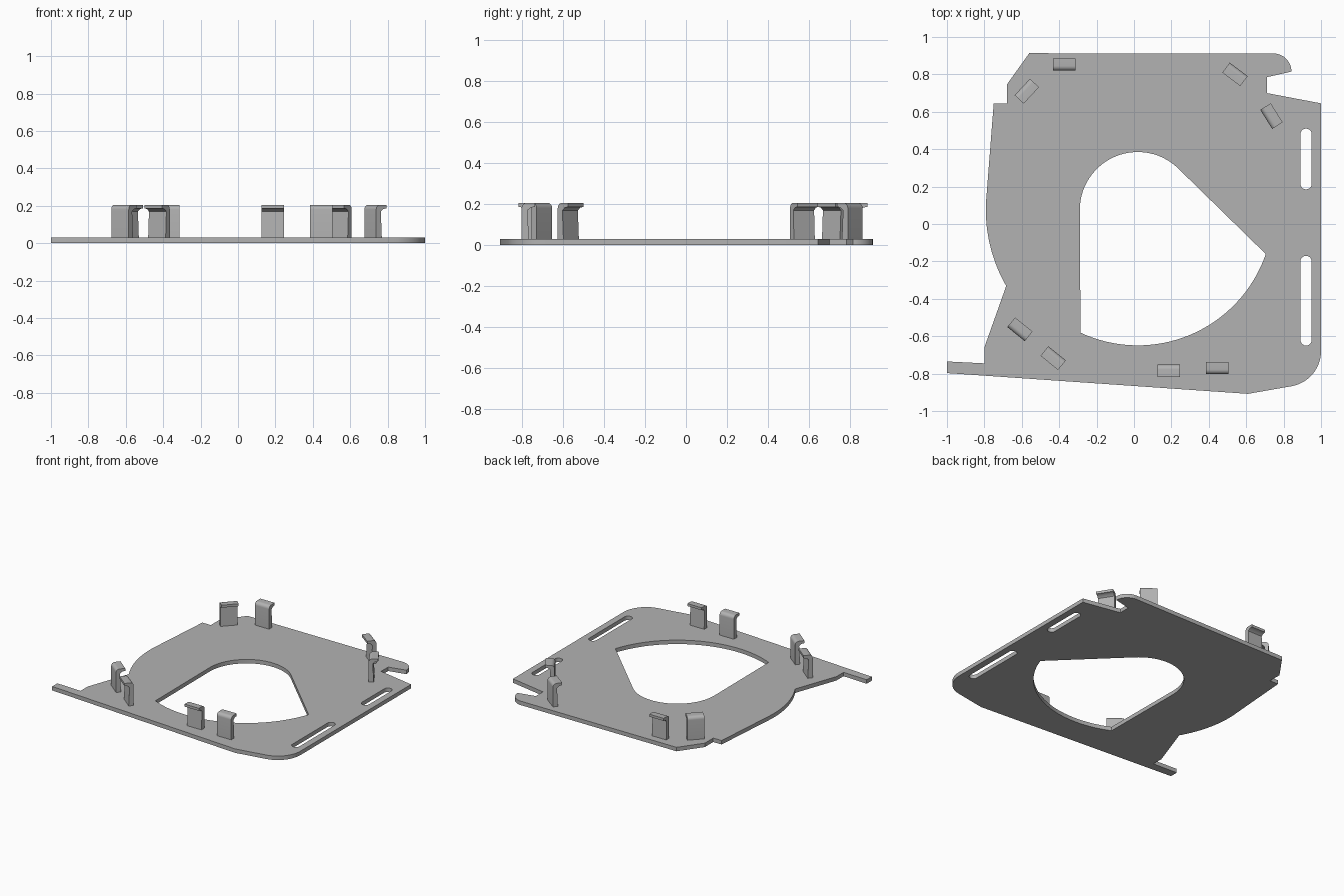
import bpy, bmesh
from math import sin, cos, radians
from mathutils import Matrix

old = bpy.data.objects.get("Cube")
if old:
    bpy.data.objects.remove(old, do_unlink=True)

PLATE = 0.03   # plate thickness
TOP = 0.205    # height of the clips

grey = bpy.data.materials.new("satin grey")
grey.use_nodes = True
grey.diffuse_color = (0.45, 0.45, 0.45, 1)
grey.node_tree.nodes["Principled BSDF"].inputs["Base Color"].default_value = grey.diffuse_color


def arc(cx, cy, r, start, end, steps=12):
    angles = [radians(start + (end - start) * i / steps) for i in range(steps + 1)]
    return [(cx + r * cos(a), cy + r * sin(a)) for a in angles]


def slot(x, low, high, r=0.03):
    return arc(x, high - r, r, 0, 180, 10) + arc(x, low + r, r, 180, 360, 10)


def finish(name, mesh):
    mesh.materials.clear()
    mesh.materials.append(grey)
    obj = bpy.data.objects.new(name, mesh)
    bpy.context.collection.objects.link(obj)
    bpy.ops.object.select_all(action="DESELECT")
    obj.select_set(True)
    bpy.context.view_layer.objects.active = obj
    bpy.ops.object.shade_smooth_by_angle(angle=radians(35))
    return obj


def flat_plate(name, loops):
    # Filled flat curve: the first loop is the rim, the others are openings
    curve = bpy.data.curves.new(name + " outline", "CURVE")
    curve.dimensions = "2D"
    curve.fill_mode = "BOTH"
    curve.extrude = PLATE / 2
    for loop in loops:
        spline = curve.splines.new("POLY")
        spline.points.add(len(loop) - 1)
        for point, (x, y) in zip(spline.points, loop):
            point.co = (x, y, 0, 1)
        spline.use_cyclic_u = True
    helper = bpy.data.objects.new(name + " outline", curve)
    bpy.context.collection.objects.link(helper)
    bpy.context.view_layer.update()
    graph = bpy.context.evaluated_depsgraph_get()
    mesh = bpy.data.meshes.new_from_object(helper.evaluated_get(graph))
    bpy.data.objects.remove(helper, do_unlink=True)
    bm = bmesh.new()
    bm.from_mesh(mesh)
    bmesh.ops.remove_doubles(bm, verts=bm.verts, dist=0.0001)
    bmesh.ops.recalc_face_normals(bm, faces=bm.faces)
    bmesh.ops.translate(bm, verts=bm.verts, vec=(0, 0, PLATE / 2))
    bm.to_mesh(mesh)
    bm.free()
    return finish(name, mesh)


# Base plate: rim with hooked corner, rounded corner, thin tail and curved left edge
CX, CY = 0.02, 0.075
rim = [(-0.56, 0.913)]
rim += arc(0.745, 0.815, 0.097, 90, 0)
rim += [(0.71, 0.785), (0.71, 0.70), (1, 0.645)]
rim += arc(0.81, -0.68, 0.19, 0, -80)
rim += [(0.61, -0.908), (-1, -0.797), (-1, -0.735), (-0.80, -0.745), (-0.80, -0.66)]
rim += arc(CX, CY, 0.812, 210, 176, 20)
rim += [(-0.75, 0.645), (-0.68, 0.645), (-0.68, 0.745)]

# Central opening: two concentric arcs joined by straight sides
opening = arc(CX, CY, 0.31, 180, 45, 28) + arc(CX, CY, 0.724, -19, -115, 32)

flat_plate("base_plate", [rim, opening, slot(0.92, 0.185, 0.51), slot(0.92, -0.65, -0.17)])


def clip(name, x, y, angle):
    # Tapered upright with a rounded shoulder and a lip toward local +y
    r = 0.025
    profile = [(0.003, PLATE - 0.01), (-0.033, PLATE - 0.01)]
    profile += arc(-0.033 + r, TOP - r, r, 180, 90, 6)
    profile += [(0.033, TOP), (0.033, TOP - 0.019), (0.012, TOP - 0.022), (-0.004, TOP - 0.036)]
    bm = bmesh.new()
    width = 0.12
    face = bm.faces.new([bm.verts.new((-width / 2, u, z)) for u, z in profile])
    side = bmesh.ops.extrude_face_region(bm, geom=[face])["geom"]
    moved = [v for v in side if isinstance(v, bmesh.types.BMVert)]
    bmesh.ops.translate(bm, verts=moved, vec=(width, 0, 0))
    bmesh.ops.recalc_face_normals(bm, faces=bm.faces)
    bm.transform(Matrix.Translation((x, y, 0)) @ Matrix.Rotation(radians(angle), 4, "Z"))
    mesh = bpy.data.meshes.new(name)
    bm.to_mesh(mesh)
    bm.free()
    return finish(name, mesh)


# Clips in pairs, one lip facing outward and one inward
clip("front_clip_outward", 0.185, -0.785, 180)
clip("front_clip_inward", 0.445, -0.77, 0)
clip("back_left_clip_outward", 0.735, 0.577, -58)
clip("back_left_clip_inward", 0.54, 0.80, 143)
clip("back_right_clip_outward", -0.373, 0.853, 0)
clip("back_right_clip_inward", -0.573, 0.71, 227)
clip("front_right_clip_outward", -0.432, -0.717, 141)
clip("front_right_clip_inward", -0.61, -0.563, -39)
